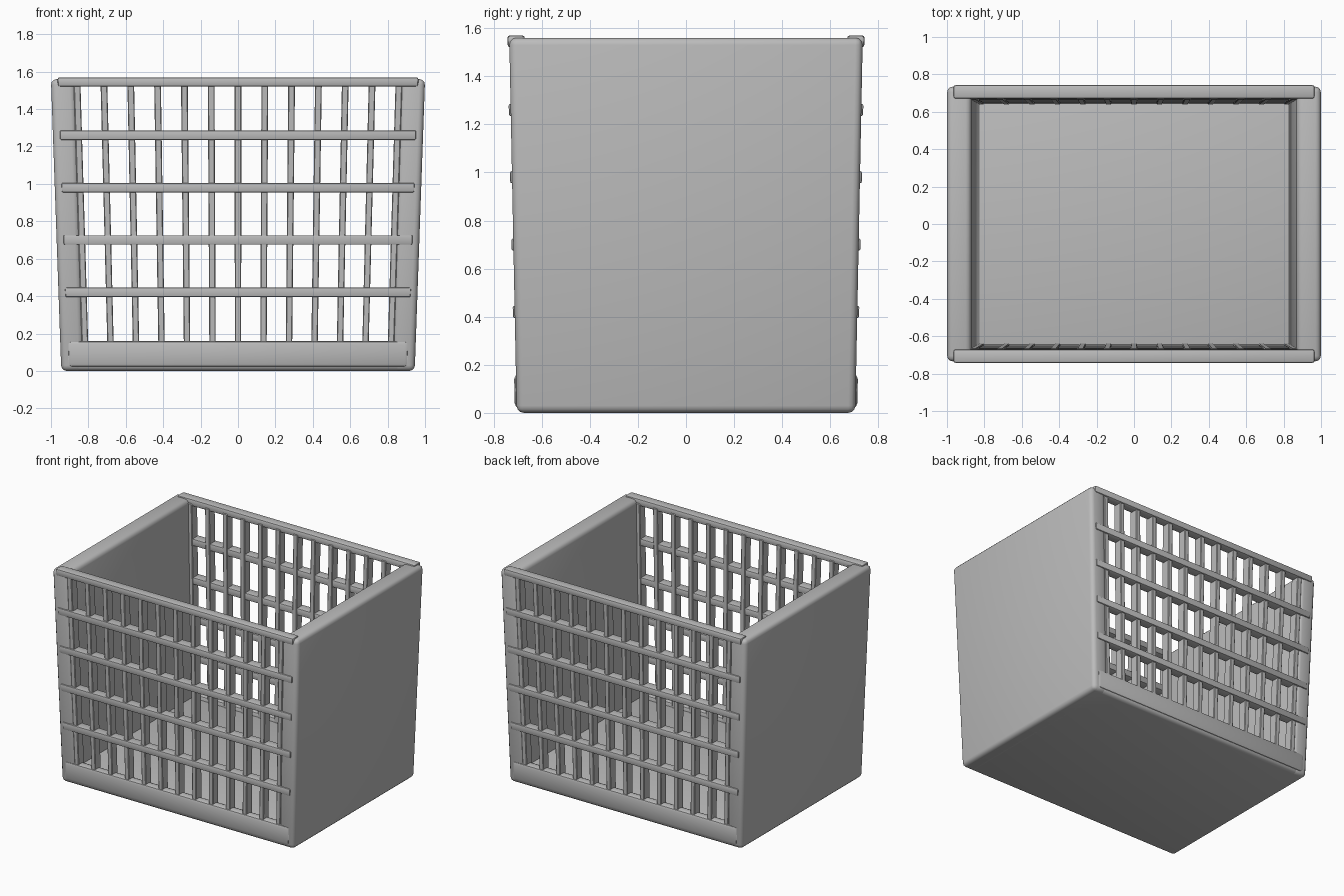
import bpy
import bmesh

if "Cube" in bpy.data.objects:
    bpy.data.objects.remove(bpy.data.objects["Cube"], do_unlink=True)

HEIGHT = 1.56

# Single plastic colour
grey = bpy.data.materials.new("light grey plastic")
grey.use_nodes = True
colour = (0.5, 0.5, 0.5, 1)
grey.diffuse_color = colour
grey.node_tree.nodes["Principled BSDF"].inputs["Base Color"].default_value = colour


def box(name, x, y, z, bevel, segments=2):
    """Box between (min, max) ranges, leaned inward toward the crate's base."""
    bm = bmesh.new()
    bmesh.ops.create_cube(bm, size=1)
    for v in bm.verts:
        v.co = [r[0] if c < 0 else r[1] for c, r in zip(v.co, (x, y, z))]
        drop = 1 - v.co.z / HEIGHT
        v.co.x *= 1 - 0.055 * drop
        v.co.y *= 1 - 0.042 * drop
    bmesh.ops.bevel(bm, geom=bm.edges[:], offset=bevel, segments=segments,
                    profile=0.5, affect='EDGES')
    bmesh.ops.recalc_face_normals(bm, faces=bm.faces[:])
    mesh = bpy.data.meshes.new(name)
    bm.to_mesh(mesh)
    bm.free()
    mesh.materials.append(grey)
    obj = bpy.data.objects.new(name, mesh)
    bpy.context.collection.objects.link(obj)
    bpy.ops.object.select_all(action='DESELECT')
    obj.select_set(True)
    bpy.context.view_layer.objects.active = obj
    bpy.ops.object.shade_smooth_by_angle(angle=0.6)
    return obj


def span(a, b, side):
    return tuple(sorted((a * side, b * side)))


# Floor
box("floor", (-0.99, 0.99), (-0.735, 0.735), (0, 0.13), 0.03, 3)

# Solid end panels
for side, label in ((1, "left"), (-1, "right")):
    box(label + "_panel", span(0.87, 1.0, side), (-0.735, 0.735),
        (0, HEIGHT), 0.03, 3)

# Open grilles
for side, label in ((-1, "front"), (1, "back")):
    rail_y = span(0.67, 0.743, side)
    box(label + "_top_rail", (-0.965, 0.965), rail_y, (1.52, 1.57), 0.012)
    box(label + "_bottom_rail", (-0.96, 0.96), rail_y, (0.02, 0.16), 0.02)
    for i in range(4):
        z = 0.42 + 0.28 * i
        box(f"{label}_rail_{i + 1}", (-0.962, 0.962), rail_y,
            (z - 0.025, z + 0.025), 0.007)
    for i in range(-6, 7):
        x = 0.1435 * i
        box(f"{label}_slat_{i + 7}", (x - 0.018, x + 0.018),
            span(0.665, 0.732, side), (0.08, 1.54), 0.004, 1)
